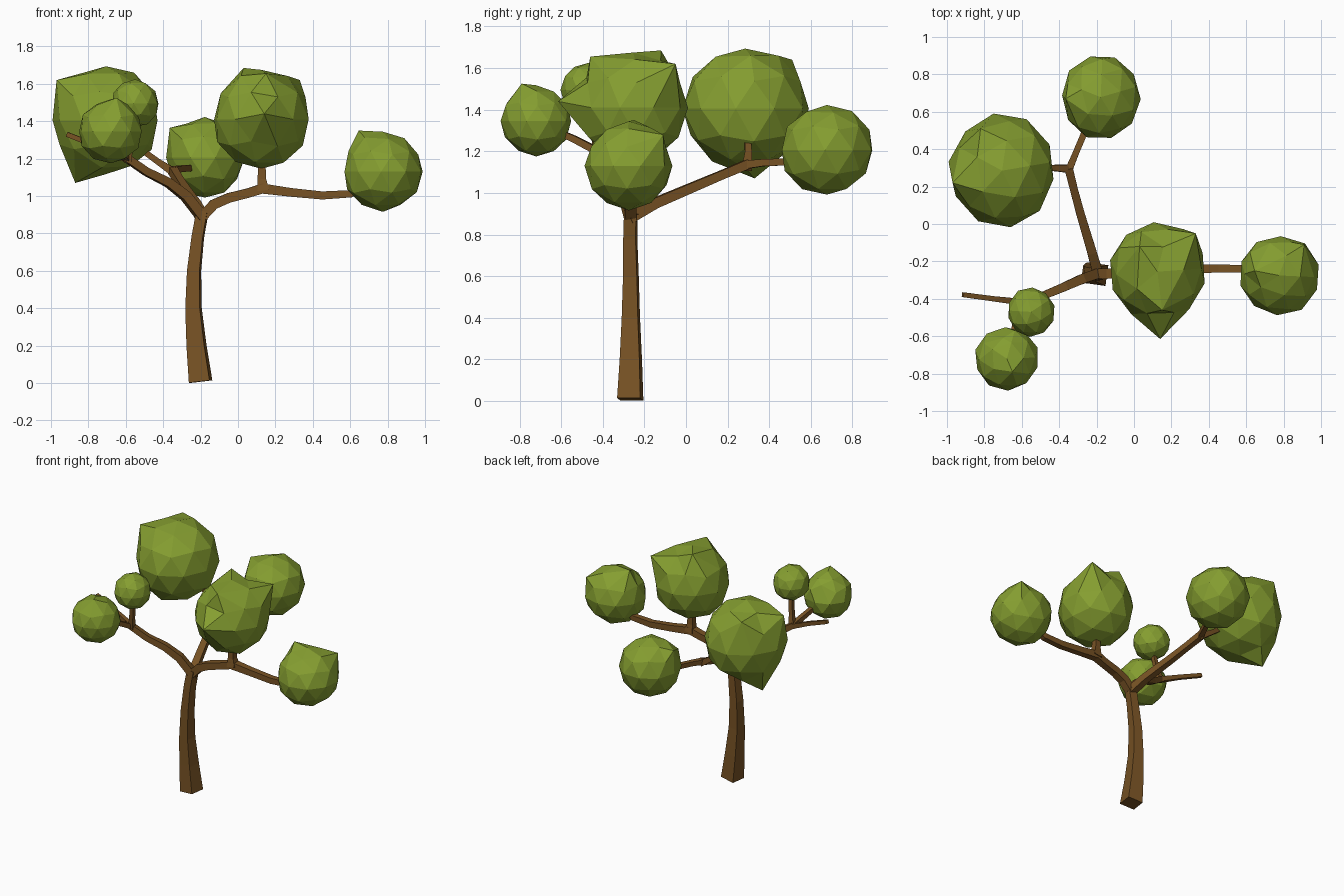
import bpy, bmesh, math, random
from mathutils import Vector, Matrix

random.seed(4)


def material(name, rgb):
    m = bpy.data.materials.new(name)
    m.diffuse_color = (*rgb, 1.0)
    return m


BARK = material("bark brown", (0.188, 0.086, 0.018))
LEAF = material("leaf green", (0.235, 0.342, 0.030))


def finish(name, bm, mat):
    bmesh.ops.recalc_face_normals(bm, faces=bm.faces)
    me = bpy.data.meshes.new(name)
    bm.to_mesh(me)
    bm.free()
    me.materials.append(mat)
    bpy.context.collection.objects.link(bpy.data.objects.new(name, me))


def limb(name, path, ref, twist=0.0):
    """Square tapered tube; path holds (x, y, z, width)."""
    bm = bmesh.new()
    pts = [Vector(p[:3]) for p in path]
    rings = []
    for i, p in enumerate(pts):
        t = (pts[min(i + 1, len(pts) - 1)] - pts[max(i - 1, 0)]).normalized()
        u = Vector(ref)
        u = (u - t * u.dot(t)).normalized()
        u = Matrix.Rotation(twist, 3, t) @ u
        v = t.cross(u)
        h = path[i][3] / 2
        rings.append([bm.verts.new(p + u * a * h + v * b * h)
                      for a, b in ((1, 1), (-1, 1), (-1, -1), (1, -1))])
    for r, s in zip(rings, rings[1:]):
        for k in range(4):
            n = (k + 1) % 4
            bm.faces.new((r[k], r[n], s[n], s[k]))
    bm.faces.new(rings[0])
    bm.faces.new(rings[-1])
    finish(name, bm, BARK)


def foliage(name, centre, radii, spikes=()):
    """Faceted ball; the vertex nearest each spike is pulled onto it."""
    bm = bmesh.new()
    bmesh.ops.create_icosphere(bm, subdivisions=2, radius=1.0)
    c = Vector(centre)
    spin = Matrix.Rotation(random.uniform(0, 6), 3, 'Z')
    for v in bm.verts:
        d = spin @ v.co
        d *= random.uniform(0.97, 1.02)
        v.co = c + Vector((d.x * radii[0], d.y * radii[1], d.z * radii[2]))
    used = set()
    for s in spikes:
        d = (Vector(s) - c).normalized()
        best = max((v for v in bm.verts if v not in used),
                   key=lambda v: (v.co - c).normalized().dot(d))
        best.co = Vector(s)
        used.add(best)
    finish(name, bm, LEAF)


X, Z = (1, 0, 0), (0, 0, 1)

# trunk
limb("trunk", [(-0.20, -0.268, 0.008, 0.112), (-0.222, -0.265, 0.2, 0.095),
               (-0.238, -0.265, 0.4, 0.078), (-0.235, -0.265, 0.6, 0.067),
               (-0.215, -0.268, 0.78, 0.06), (-0.19, -0.265, 0.92, 0.058)], X, math.radians(-8))

# right branch and its upright twig
limb("right_branch", [(-0.20, -0.265, 0.88, 0.055), (-0.13, -0.265, 0.955, 0.055),
                      (-0.05, -0.262, 0.99, 0.052), (0.05, -0.255, 1.015, 0.05),
                      (0.13, -0.25, 1.04, 0.054), (0.28, -0.242, 1.02, 0.046),
                      (0.45, -0.238, 1.003, 0.043), (0.60, -0.24, 1.012, 0.04),
                      (0.75, -0.26, 1.10, 0.035)], Z)
limb("middle_twig", [(0.135, -0.25, 1.03, 0.065), (0.128, -0.25, 1.09, 0.045),
                     (0.125, -0.25, 1.25, 0.038)], X)

# front left branch with three twigs
limb("front_left_branch", [(-0.185, -0.262, 0.88, 0.055), (-0.28, -0.295, 1.0, 0.052),
                           (-0.37, -0.335, 1.07, 0.047), (-0.49, -0.385, 1.13, 0.042),
                           (-0.60, -0.425, 1.205, 0.04)], Z)
limb("bare_twig", [(-0.58, -0.42, 1.19, 0.036), (-0.75, -0.40, 1.265, 0.028),
                   (-0.915, -0.378, 1.33, 0.026)], Z)
limb("front_twig", [(-0.59, -0.415, 1.195, 0.036), (-0.635, -0.54, 1.26, 0.032),
                    (-0.67, -0.68, 1.32, 0.03)], Z)
limb("small_twig", [(-0.59, -0.425, 1.19, 0.04), (-0.575, -0.44, 1.27, 0.03),
                    (-0.55, -0.465, 1.45, 0.028)], X)

# back branch with two twigs
limb("back_branch", [(-0.19, -0.275, 0.88, 0.056), (-0.225, -0.15, 0.95, 0.05),
                     (-0.285, 0.05, 1.035, 0.045), (-0.32, 0.18, 1.09, 0.042),
                     (-0.35, 0.30, 1.14, 0.045)], Z)
limb("back_twig", [(-0.35, 0.285, 1.135, 0.04), (-0.315, 0.37, 1.145, 0.034),
                   (-0.26, 0.50, 1.15, 0.034), (-0.21, 0.62, 1.18, 0.03)], Z)
limb("left_twig", [(-0.34, 0.295, 1.125, 0.045), (-0.43, 0.30, 1.185, 0.033),
                   (-0.60, 0.295, 1.31, 0.03)], Z)

# foliage balls
foliage("left_foliage", (-0.705, 0.285, 1.405), (0.285, 0.305, 0.295),
        [(-0.87, 0.33, 1.07), (-0.97, 0.22, 1.62), (-0.82, 0.51, 1.64)])
foliage("middle_foliage", (0.125, -0.255, 1.41), (0.265, 0.265, 0.27),
        [(0.14, -0.615, 1.44), (0.33, -0.05, 1.62), (0.15, -0.46, 1.655),
         (0.03, -0.12, 1.685)])
foliage("right_foliage", (0.775, -0.275, 1.13), (0.218, 0.215, 0.212),
        [(0.645, -0.25, 1.35), (0.91, -0.11, 1.28)])
foliage("back_foliage", (-0.178, 0.678, 1.205), (0.212, 0.225, 0.217),
        [(-0.365, 0.67, 1.365)])
foliage("front_foliage", (-0.68, -0.72, 1.345), (0.173, 0.172, 0.17),
        [(-0.65, -0.79, 1.525), (-0.70, -0.61, 1.46)])
foliage("small_foliage", (-0.55, -0.47, 1.495), (0.128, 0.133, 0.128))
